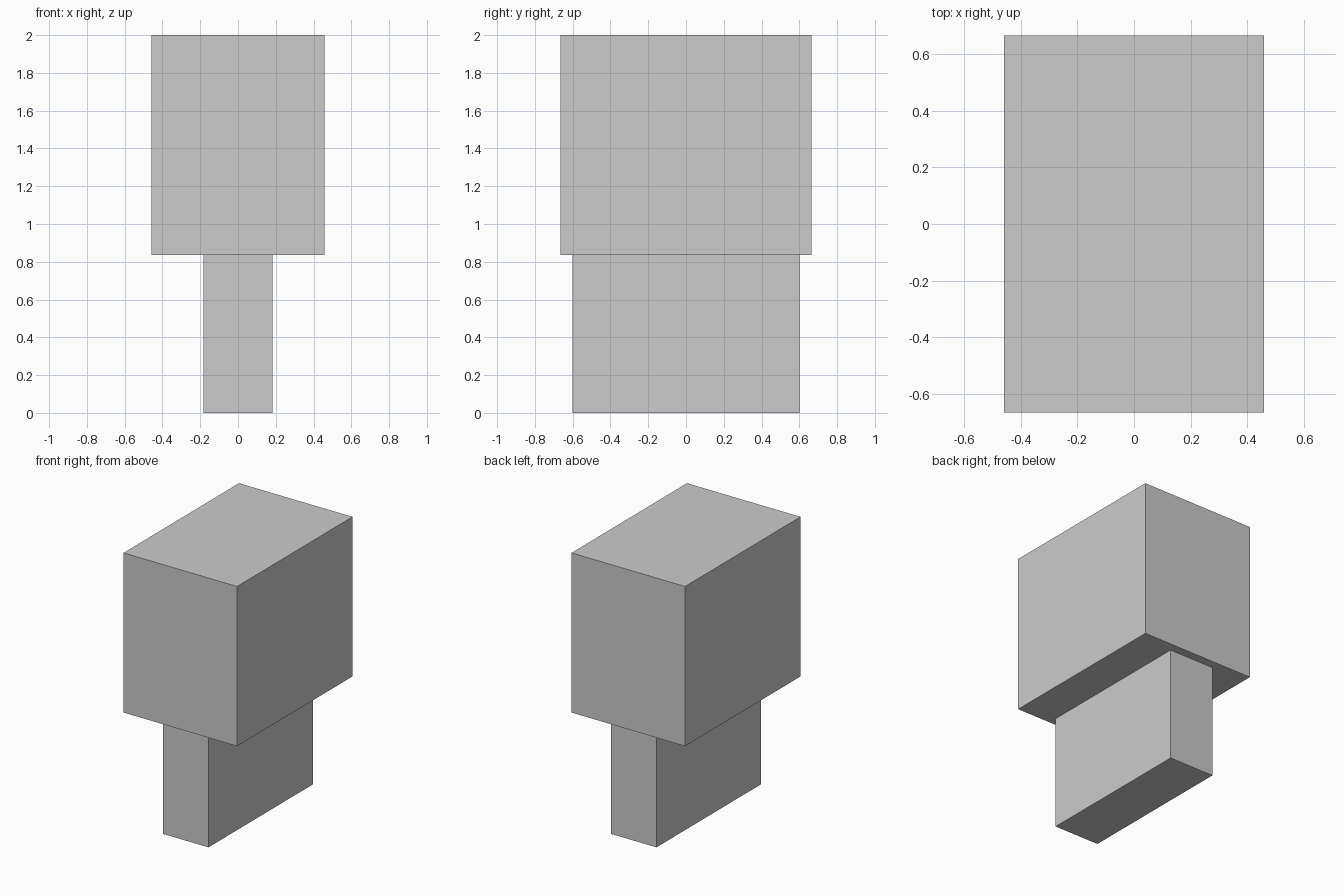
import bpy

if "Cube" in bpy.data.objects:
    bpy.data.objects.remove(bpy.data.objects["Cube"])


def box(name, width, depth, z0, z1):
    """Flat-faced block centred on x = y = 0, spanning z0 to z1."""
    bpy.ops.mesh.primitive_cube_add(size=1, location=(0, 0, (z0 + z1) / 2))
    ob = bpy.context.object
    ob.name = name
    ob.scale = (width, depth, z1 - z0)
    bpy.ops.object.transform_apply(location=False, rotation=False, scale=True)
    return ob


JOINT = 0.836  # height where the head rests on the handle

# Narrow lower slab
box("lower_block", 0.366, 1.202, 0.0, JOINT)
# Wide upper block
box("upper_block", 0.916, 1.33, JOINT, 2.0)
